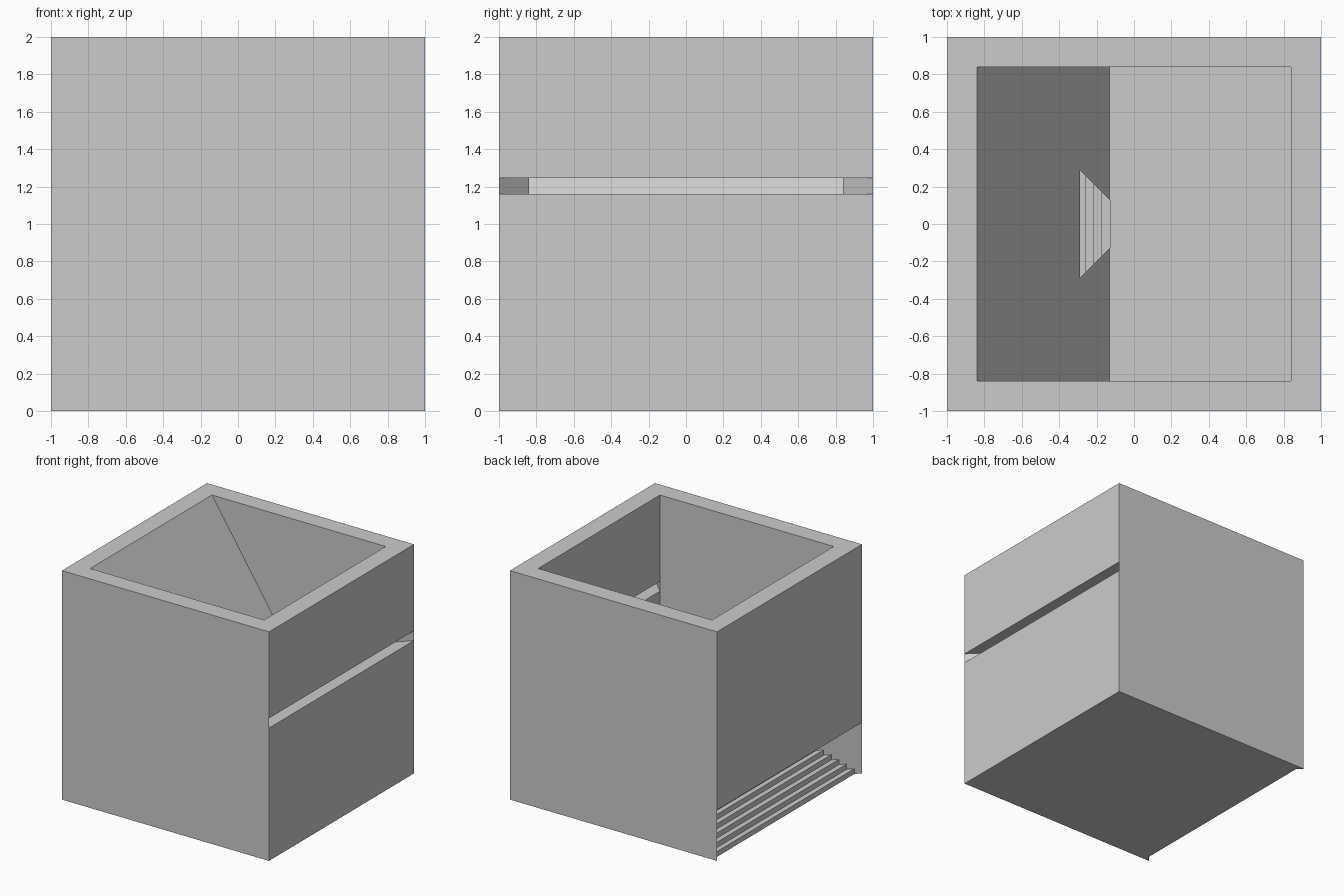
import bpy, bmesh

if "Cube" in bpy.data.objects:
    bpy.data.objects.remove(bpy.data.objects["Cube"])

def prism(name, profile, half_width):
    """Extrude an x-z profile symmetrically in y; half_width(x) gives the reach."""
    bm = bmesh.new()
    a = [bm.verts.new((x, -half_width(x), z)) for x, z in profile]
    b = [bm.verts.new((x, half_width(x), z)) for x, z in profile]
    bm.faces.new(a)
    bm.faces.new(b[::-1])
    n = len(profile)
    for i in range(n):
        j = (i + 1) % n
        bm.faces.new((a[j], a[i], b[i], b[j]))
    bmesh.ops.recalc_face_normals(bm, faces=bm.faces)
    me = bpy.data.meshes.new(name)
    bm.to_mesh(me)
    bm.free()
    ob = bpy.data.objects.new(name, me)
    bpy.context.collection.objects.link(ob)
    return ob

def mitre(x):
    return abs(x) * 0.9995

# Outer block
block = prism("open_block", [(-1, 0), (1, 0), (1, 2), (-1, 2)], lambda x: 1)

# Room open to the top, with a sloped bank on the left
edge_x, floor_z, wall = -0.13, 0.92, 0.84
slope = (2 - floor_z) / (edge_x + wall)
room = prism("room_cutter", [(-wall - 0.1, 2 + 0.1 * slope), (edge_x, floor_z),
                             (wall, floor_z), (wall, 2 + 0.1 * slope)], lambda x: wall)

# Window slot in the right wall, ends mitred at 45 degrees
slot = prism("slot_cutter", [(0.8, 1.16), (1.05, 1.16), (1.05, 1.245), (0.8, 1.245)], mitre)

# Stair passage narrowing from the left face up to the room
steps = 20
run, rise = (1 + edge_x) / steps, floor_z / steps
stairs = [(-1.05, -0.02)]
z = -0.02
for k in range(1, steps + 1):
    x = -1 + run * k + (0.001 if k == steps else 0)
    stairs.append((x, z))
    z = rise * k
    if k < steps:
        stairs.append((x, z))
grade = (1.16 - 0.445) / 0.71
stairs += [(edge_x + 0.001, 1.18), (-0.27, 1.16 + 0.02 * grade), (-1.05, 0.445 - 0.05 * grade)]
passage = prism("stair_cutter", stairs, mitre)

# Carve the openings
bpy.context.view_layer.objects.active = block
for cutter in (room, slot, passage):
    cutter.hide_render = True
    m = block.modifiers.new(cutter.name, 'BOOLEAN')
    m.operation = 'DIFFERENCE'
    m.solver = 'EXACT'
    m.object = cutter
    bpy.ops.object.modifier_apply(modifier=m.name)
for cutter in (room, slot, passage):
    bpy.data.objects.remove(cutter, do_unlink=True)
